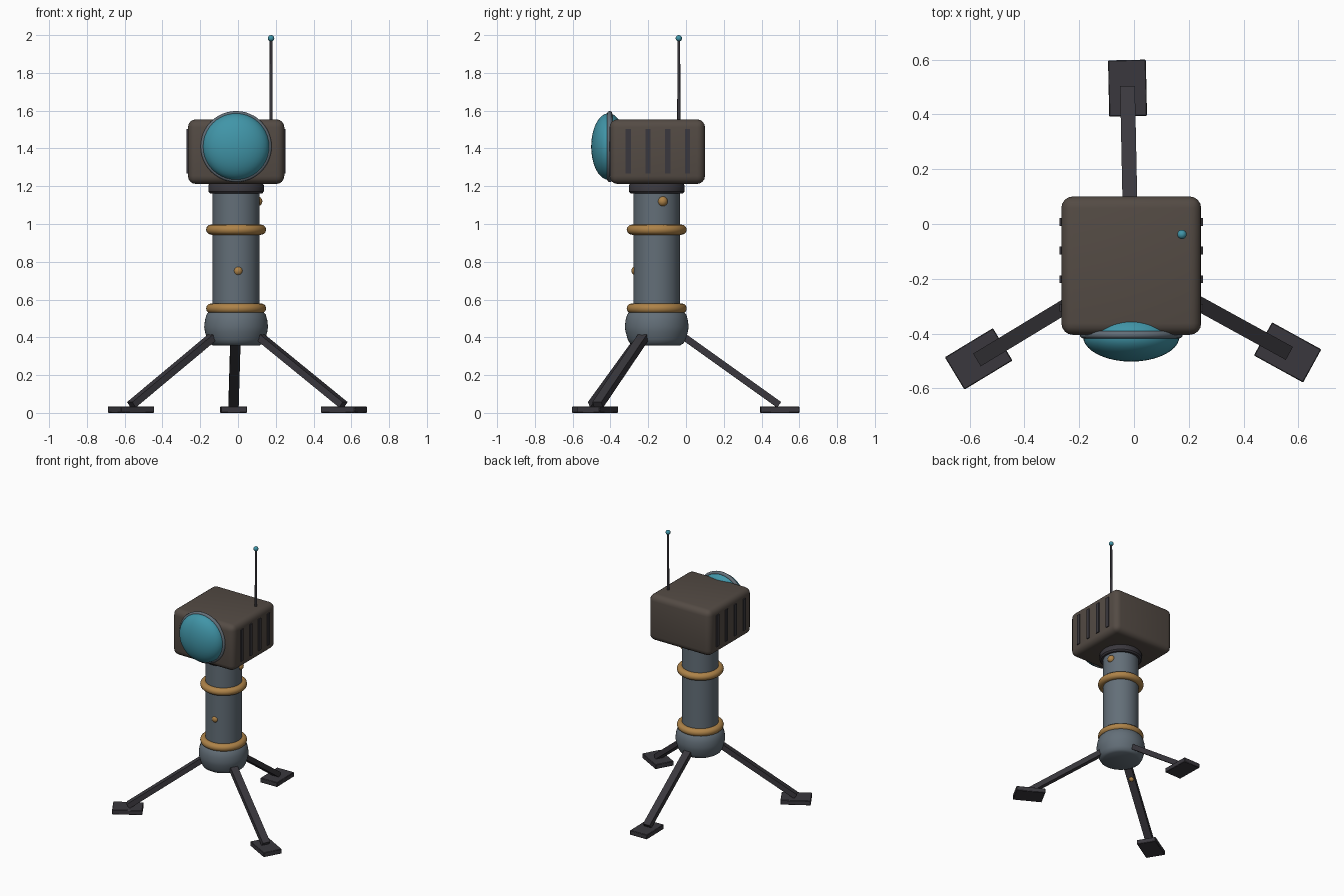
import bpy, bmesh, math
from mathutils import Vector, Matrix

if "Cube" in bpy.data.objects:
    bpy.data.objects.remove(bpy.data.objects["Cube"])

CX, CY = -0.01, -0.155          # column axis


def material(name, rgb):
    m = bpy.data.materials.new(name)
    m.diffuse_color = (*rgb, 1)
    m.use_nodes = True
    m.node_tree.nodes["Principled BSDF"].inputs["Base Color"].default_value = m.diffuse_color
    return m


BROWN = material("brown housing", (0.088, 0.070, 0.058))
TEAL = material("teal glass", (0.052, 0.300, 0.390))
GREY = material("blue grey metal", (0.125, 0.158, 0.188))
GOLD = material("brass", (0.420, 0.225, 0.065))
DARK = material("dark metal", (0.042, 0.039, 0.047))


def finish(bm, name, mat, smooth=True):
    bmesh.ops.recalc_face_normals(bm, faces=bm.faces)
    me = bpy.data.meshes.new(name)
    bm.to_mesh(me)
    bm.free()
    ob = bpy.data.objects.new(name, me)
    bpy.context.collection.objects.link(ob)
    me.materials.append(mat)
    if smooth:
        bpy.ops.object.select_all(action='DESELECT')
        ob.select_set(True)
        bpy.context.view_layer.objects.active = ob
        bpy.ops.object.shade_smooth_by_angle(angle=math.radians(40))
    return ob


def lathe(name, profile, mat, matrix, closed=False, steps=48):
    """Spin (radius, height) points around local z."""
    bm = bmesh.new()
    vs = [bm.verts.new((r, 0, z)) for r, z in profile]
    pairs = list(zip(vs, vs[1:])) + ([(vs[-1], vs[0])] if closed else [])
    edges = [bm.edges.new(p) for p in pairs]
    bmesh.ops.spin(bm, geom=vs + edges, cent=(0, 0, 0), axis=(0, 0, 1),
                   angle=math.tau, steps=steps)
    bmesh.ops.remove_doubles(bm, verts=bm.verts, dist=1e-5)
    bm.transform(matrix)
    return finish(bm, name, mat)


def ring(name, major, minor_r, minor_z, mat, matrix):
    pts = [(major + minor_r * math.cos(a), minor_z * math.sin(a))
           for a in (math.tau * i / 12 for i in range(12))]
    return lathe(name, pts, mat, matrix, closed=True)


def ball(name, loc, scale, mat, seg=24):
    bm = bmesh.new()
    bmesh.ops.create_uvsphere(bm, u_segments=seg, v_segments=seg // 2, radius=1)
    bm.transform(Matrix.Translation(loc) @ Matrix.Diagonal((*scale, 1)))
    return finish(bm, name, mat)


def box(name, size, matrix, mat, bevel=0, segments=1):
    bm = bmesh.new()
    bmesh.ops.create_cube(bm, size=1)
    bm.transform(Matrix.Diagonal((*size, 1)))
    if bevel:
        bmesh.ops.bevel(bm, geom=bm.edges[:], offset=bevel, segments=segments,
                        profile=0.5, affect='EDGES')
    bm.transform(matrix)
    return finish(bm, name, mat, bevel > 0)


T = Matrix.Translation
axis = T((CX, CY, 0))

# Column, base and collar
lathe("column", [(0, 0.5), (0.124, 0.5), (0.124, 1.18), (0, 1.18)], GREY, axis)
lathe("base_hub", [(0, 0.356), (0.125, 0.358), (0.142, 0.368), (0.154, 0.39),
                   (0.165, 0.43), (0.169, 0.455), (0.165, 0.49), (0.157, 0.52),
                   (0.147, 0.532), (0, 0.534)], GREY, axis)
lathe("neck_collar", [(0, 1.16), (0.138, 1.162), (0.147, 1.172), (0.147, 1.205),
                      (0.138, 1.218), (0, 1.22)], DARK, axis)
for name, z in (("lower_band", 0.553), ("upper_band", 0.97)):
    ring(name, 0.131, 0.028, 0.027, GOLD, T((CX, CY, z)))

# Head with side vents
box("head", (0.51, 0.505, 0.342), T((CX, -0.152, 1.383)), BROWN, 0.042, 4)
for side, s in (("left", -1), ("right", 1)):
    for i in range(4):
        box(f"{side}_vent_{i + 1}", (0.03, 0.028, 0.235),
            T((CX + s * 0.2465, -0.306 + i * 0.1045, 1.385)), DARK)

# Lens and rim
ball("lens", (CX, -0.41, 1.41), (0.176, 0.092, 0.176), TEAL, 40)
ring("lens_rim", 0.174, 0.014, 0.014, GREY,
     T((CX, -0.404, 1.41)) @ Matrix.Rotation(math.pi / 2, 4, 'X'))

# Antenna
lathe("antenna", [(0, 1.5), (0.009, 1.5), (0.007, 1.98), (0, 1.98)], DARK,
      T((0.175, -0.038, 0)), steps=12)
ball("antenna_tip", (0.175, -0.038, 1.983), (0.017,) * 3, TEAL, 16)

# Rivets
ball("front_rivet", (0, -0.262, 0.752), (0.027,) * 3, GOLD, 16)
ball("side_rivet", (0.102, -0.124, 1.12), (0.027,) * 3, GOLD, 16)
ball("leg_rivet", (-0.203, -0.268, 0.335), (0.02,) * 3, GOLD, 16)

# Three legs with feet
for i, name in enumerate(("rear", "front_left", "front_right")):
    turn = axis @ Matrix.Rotation(math.radians(91.2 + 120 * i), 4, 'Z')
    a, b = Vector((0.13, 0, 0.413)), Vector((0.648, 0, 0.043))
    d = b - a
    tilt = Matrix.Rotation(math.atan2(-d.z, d.x), 4, 'Y')
    box(name + "_leg", (d.length, 0.054, 0.036),
        turn @ T((a + b) / 2) @ tilt, DARK)
    box(name + "_foot", (0.205, 0.138, 0.034), turn @ T((0.651, 0, 0.0175)), DARK,
        0.003)
